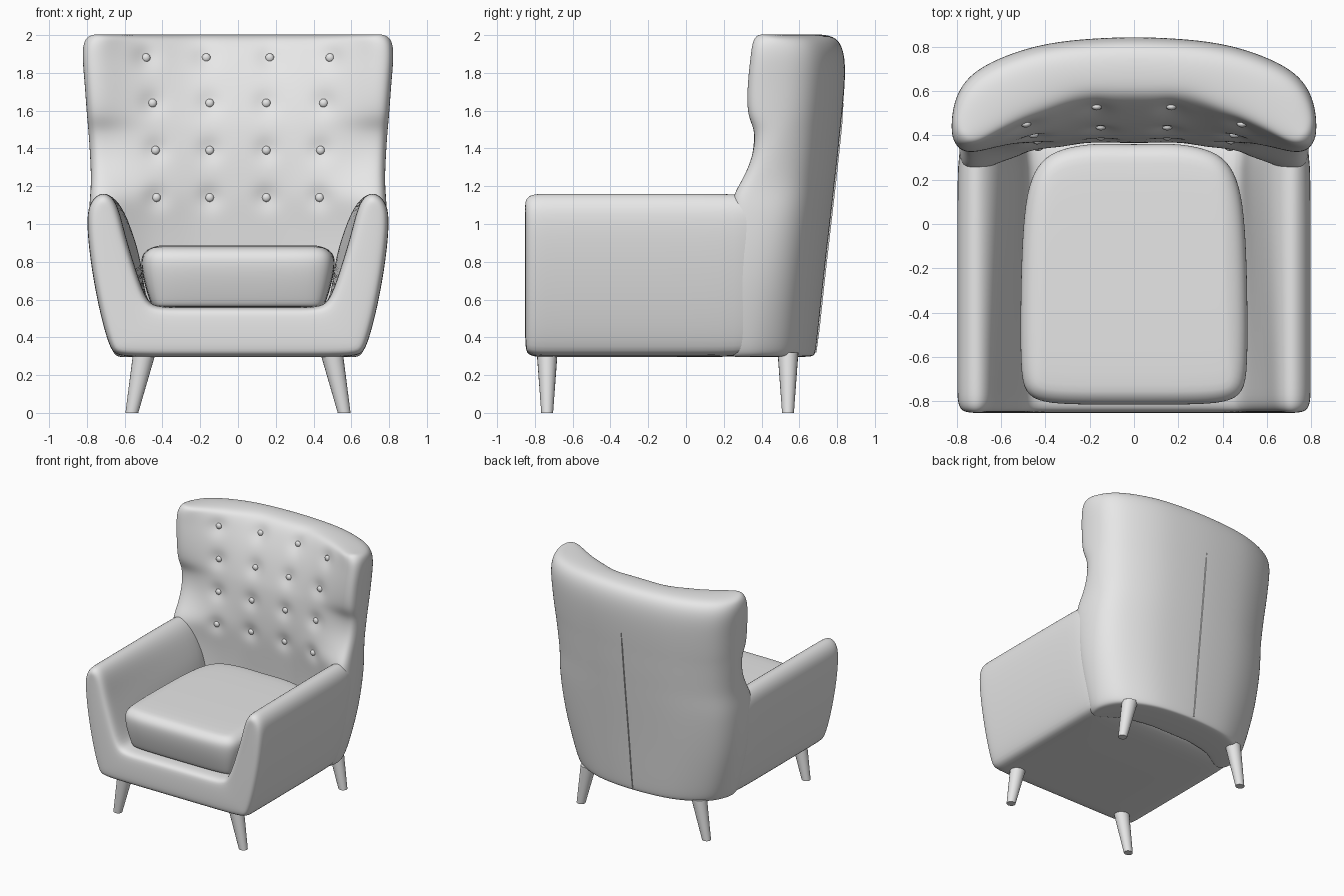
import bpy, bmesh, math
from mathutils import Vector
from mathutils.bvhtree import BVHTree

if "Cube" in bpy.data.objects:
    bpy.data.objects.remove(bpy.data.objects["Cube"])

grey = bpy.data.materials.new("light grey")
grey.diffuse_color = (0.8, 0.8, 0.8, 1)
grey.use_nodes = True
grey.node_tree.nodes["Principled BSDF"].inputs["Base Color"].default_value = grey.diffuse_color


def finish(name, bm, subdiv=0, angle=50):
    bmesh.ops.recalc_face_normals(bm, faces=bm.faces)
    me = bpy.data.meshes.new(name)
    bm.to_mesh(me)
    bm.free()
    ob = bpy.data.objects.new(name, me)
    bpy.context.collection.objects.link(ob)
    me.materials.append(grey)
    bpy.ops.object.select_all(action='DESELECT')
    ob.select_set(True)
    bpy.context.view_layer.objects.active = ob
    if subdiv:
        mod = ob.modifiers.new("smooth", 'SUBSURF')
        mod.levels = mod.render_levels = subdiv
        bpy.ops.object.modifier_apply(modifier=mod.name)
    bpy.ops.object.shade_smooth_by_angle(angle=math.radians(angle))
    return ob


def outline(first, second):
    """Closed symmetric outline: first half goes centre to side, second side to centre."""
    a = [(-x, y) for x, y in first[:0:-1]] + first
    b = second + [(-x, y) for x, y in second[-2::-1]]
    return a + b


def inset(pts, d):
    """Move a counter-clockwise outline inwards by d."""
    out = []
    for i, p in enumerate(pts):
        p = Vector(p)
        e1 = (p - Vector(pts[i - 1])).normalized()
        e2 = (Vector(pts[(i + 1) % len(pts)]) - p).normalized()
        n1, n2 = Vector((-e1.y, e1.x)), Vector((-e2.y, e2.x))
        out.append(tuple(p + (n1 + n2) * d / max(0.5, 1 + n1.dot(n2))))
    return out


def loft(rings):
    """Skin rings of 3D points; ends closed with quad strips across the outline."""
    bm = bmesh.new()
    vs = [[bm.verts.new(p) for p in r] for r in rings]
    n = len(vs[0])
    for a, b in zip(vs, vs[1:]):
        for i in range(n):
            j = (i + 1) % n
            bm.faces.new((a[i], a[j], b[j], b[i]))
    for r in (vs[0], vs[-1]):
        for i in range(n // 2 - 1):
            bm.faces.new((r[i], r[i + 1], r[n - 2 - i], r[n - 1 - i]))
    return bm


# Seat frame and both arms: one U-shaped section run from front to back
under = [(0, .295), (.35, .295), (.635, .295), (.675, .33), (.725, .5),
         (.775, .75), (.803, 1.0), (.79, 1.11), (.735, 1.165)]


def frame_section(thicken):
    t = thicken
    return outline(under, [(.68, 1.16), (.635 - t * .5, 1.10), (.60 - t, .95), (.555 - t, .8),
                           (.49, .6), (.44, .56), (.3, .56), (.15, .56), (0, .56)])


rings = []
for y, d, t in [(-.852, .045, 0), (-.838, .016, 0), (-.80, 0, 0), (-.7, 0, 0),
                (-.2, 0, .025), (.2, 0, .05), (.45, .01, .05)]:
    rings.append([(x, y, z) for x, z in inset(frame_section(t), d)])
finish("seat_frame_and_arms", loft(rings), 2)

# Winged back: curved horizontal sections
# columns: height, half width, rear y, wing front y, side front y, centre front y
levels = [
    (.295, .63, .665, .25, .36, .40), (.305, .655, .685, .25, .36, .40), (.36, .685, .695, .25, .36, .40),
    (.70, .772, .73, .25, .36, .40), (1.0, .795, .765, .25, .34, .375),
    (1.13, .788, .78, .235, .315, .365), (1.22, .78, .79, .29, .325, .365),
    (1.35, .785, .805, .355, .35, .37), (1.50, .795, .82, .37, .365, .385),
    (1.57, .803, .828, .32, .37, .40), (1.75, .815, .845, .325, .395, .45),
    (1.88, .828, .845, .34, .43, .51), (1.965, .822, .82, .35, .46, .555),
    (2.005, .79, .765, .375, .51, .61)]
rings = []
for z, w, yb, yw, ys, yi in levels:
    rear = [(0, yb), (.25 * w, yb - .008), (.5 * w, yb - .03), (.73 * w, yb - .09),
            (.91 * w, yb - .17), (.99 * w, yb - .29), (w, yw + .08), (.985 * w, yw + .03)]
    front = [(.95 * w, yw), (.87 * w, yw), (.75 * w, .5 * (yw + ys)), (.6 * w, ys),
             (.45 * w, .5 * (ys + yi)), (.3 * w, yi), (.15 * w, yi), (0, yi)]
    rings.append([(x, y, z) for x, y in outline(rear, front)])
back = finish("wing_back", loft(rings), 3)

# Tufting: dimple the back around each button
rows = [(1.88, .487, .168), (1.64, .453, .15), (1.39, .437, .15), (1.14, .432, .15)]
spots = [(s * x, z) for z, xo, xi in rows for x in (xo, xi) for s in (-1, 1)]
bm = bmesh.new()
bm.from_mesh(back.data)
for v in bm.verts:
    if v.normal.y < -.2:
        v.co.y += sum(.018 * math.exp(-((v.co.x - x) ** 2 + (v.co.z - z) ** 2) / .004)
                      for x, z in spots)
bm.to_mesh(back.data)
tree = BVHTree.FromBMesh(bm)
bm.free()

# Buttons
bm = bmesh.new()
for x, z in spots:
    hit = tree.ray_cast(Vector((x, -2, z)), Vector((0, 1, 0)))[0]
    new = bmesh.ops.create_uvsphere(bm, u_segments=12, v_segments=8, radius=.023)['verts']
    for v in new:
        v.co = Vector((v.co.x, v.co.y * .7, v.co.z)) + hit
finish("back_buttons", bm)

# Rear centre seam: a thin welt following the back
rings = []
for i in range(12):
    z = .32 + i * .12
    y = tree.ray_cast(Vector((0, 2, z)), Vector((0, -1, 0)))[0].y
    r = .007 if i < 11 else .002
    rings.append([(-r, y - .004, z), (-r * .5, y + r, z), (r * .5, y + r, z), (r, y - .004, z)])
finish("rear_seam", loft(rings))

# Seat cushion
plan = outline([(0, -.818), (.25, -.818), (.42, -.81), (.495, -.765), (.517, -.66), (.515, -.3)],
               [(.505, 0), (.48, .18), (.425, .29), (.33, .345), (.17, .37), (0, .36)])
rings = []
for z, d in [(.555, .085), (.565, .06), (.60, .045), (.70, .015), (.79, 0), (.84, .008),
             (.873, .045), (.887, .10)]:
    rings.append([(x, y, z) for x, y in inset(plan, d)])
finish("seat_cushion", loft(rings), 2)

# Four splayed, tapered legs
for place, y in (("front", -.735), ("rear", .54)):
    for side, s in (("left", -1), ("right", 1)):
        rings = []
        for z, x, r in [(0, .562, .034), (.32, .495, .06)]:
            rings.append([(s * x + r * math.cos(a * math.pi / 10),
                           y + r * .92 * math.sin(a * math.pi / 10), z) for a in range(20)])
        finish(f"{place}_{side}_leg", loft(rings))
